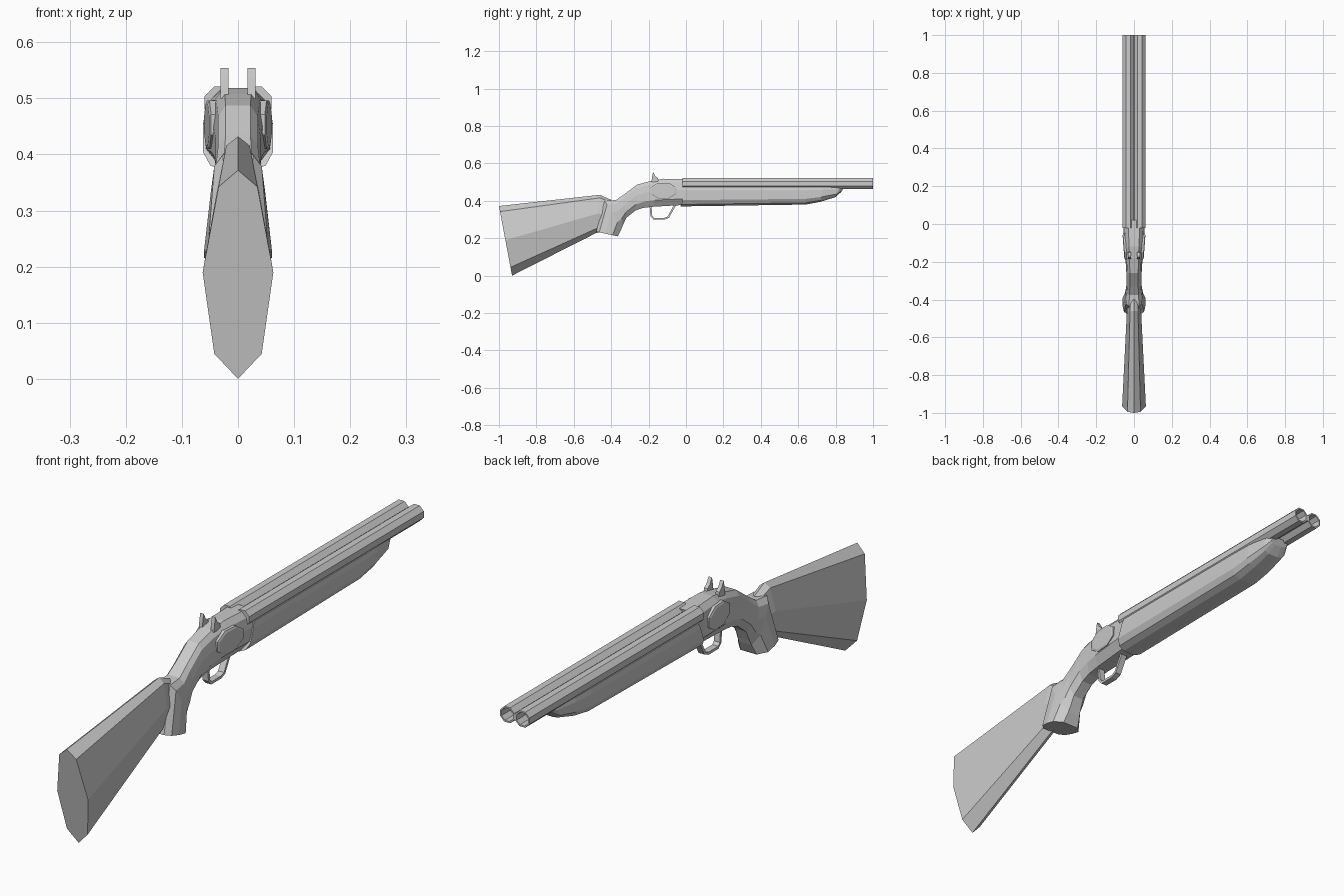
import bpy, bmesh, math
from mathutils import Vector

if "Cube" in bpy.data.objects:
    bpy.data.objects.remove(bpy.data.objects["Cube"])


def finish(name, bm):
    bmesh.ops.recalc_face_normals(bm, faces=bm.faces)
    me = bpy.data.meshes.new(name)
    bm.to_mesh(me)
    bm.free()
    ob = bpy.data.objects.new(name, me)
    bpy.context.collection.objects.link(ob)
    return ob


def skin(name, loops, caps=True, closed=False):
    """Bridge a row of equal point loops into one flat-faced solid."""
    bm = bmesh.new()
    rows = [[bm.verts.new(p) for p in loop] for loop in loops]
    pairs = list(zip(rows, rows[1:] + rows[:1]))
    for a, b in pairs if closed else pairs[:-1]:
        for i in range(len(a)):
            j = (i + 1) % len(a)
            bm.faces.new((a[i], a[j], b[j], b[i]))
    if caps and not closed:
        bm.faces.new(rows[0])
        bm.faces.new(rows[-1])
    return finish(name, bm)


def loft(name, stations, section):
    """Stations: top y, top z, bottom y, bottom z, half width.
    Section: (share of the way down, share of half width)."""
    loops = []
    for ty, tz, by, bz, w in stations:
        half = [(w * fx, ty + (by - ty) * t, tz + (bz - tz) * t) for t, fx in section]
        other = [(-x, y, z) for x, y, z in reversed(half) if x > 1e-6]
        loops.append(half + other)
    return skin(name, loops)


def plate(name, outline, x0, x1):
    return skin(name, [[(x, y, z) for y, z in outline] for x in (x0, x1)])


# Butt stock
stock_section = [(0, 0), (0.08, 0.55), (0.49, 1), (0.88, 0.67), (1, 0)]
loft("stock", [
    (-1.0, 0.372, -0.93, 0.0, 0.063),
    (-0.46, 0.432, -0.48, 0.228, 0.038),
    (-0.40, 0.405, -0.41, 0.24, 0.034),
], stock_section)

# Receiver running back into the wrist and pistol grip
loft("receiver_and_grip", [
    (0.02, 0.515, -0.01, 0.378, 0.058),
    (-0.12, 0.518, -0.18, 0.368, 0.047),
    (-0.18, 0.508, -0.23, 0.362, 0.043),
    (-0.26, 0.487, -0.27, 0.348, 0.040),
    (-0.33, 0.435, -0.32, 0.308, 0.040),
    (-0.375, 0.404, -0.337, 0.27, 0.044),
    (-0.435, 0.40, -0.345, 0.25, 0.048),
    (-0.48, 0.235, -0.365, 0.21, 0.061),
], [(0, 0.55), (0.14, 0.88), (0.42, 1), (0.76, 1), (1, 0.55)])

# Wooden fore-end under the barrels
loft("fore_end", [
    (0.01, 0.475, -0.03, 0.37, 0.062),
    (0.64, 0.475, 0.64, 0.38, 0.062),
    (0.73, 0.475, 0.72, 0.395, 0.060),
    (0.82, 0.472, 0.80, 0.42, 0.050),
    (0.845, 0.47, 0.83, 0.448, 0.036),
], [(0, 0.94), (0.2, 1), (0.68, 1), (0.9, 0.8), (1, 0.4)])


# Barrels: eight-sided tubes with hollow muzzles
def octagon(cx, cz, r, y):
    return [(cx + r * math.cos(math.pi * (i + 0.5) / 4), y,
             cz + r * math.sin(math.pi * (i + 0.5) / 4)) for i in range(8)]


for side, s in (("left", -1), ("right", 1)):
    cx = s * 0.031
    skin(side + "_barrel", [
        octagon(cx, 0.492, 0.031, -0.02), octagon(cx, 0.492, 0.031, 1.0),
        octagon(cx, 0.492, 0.025, 1.0), octagon(cx, 0.492, 0.025, 0.75)])

    # Hammer with its backward-curving spur
    plate(side + "_hammer",
          [(-0.185, 0.50), (-0.145, 0.50), (-0.15, 0.522), (-0.164, 0.532),
           (-0.176, 0.554), (-0.18, 0.535)], s * 0.017, s * 0.031)

    # Side plate following the taper of the receiver
    disc = [(0.075 * math.cos(math.pi * (i + 0.5) / 4),
             0.047 * math.sin(math.pi * (i + 0.5) / 4)) for i in range(8)]
    loops = []
    for grow, depth in ((1.0, 0.040), (1.0, 0.053), (0.85, 0.056)):
        loops.append([(s * (depth + 0.075 * y * grow), -0.12 + y * grow,
                       0.453 + z * grow) for y, z in disc])
    skin(side + "_side_plate", loops)

# Rib between the barrels
plate("barrel_rib", [(0.0, 0.48), (1.0, 0.48), (1.0, 0.503), (0.0, 0.503)], -0.008, 0.008)

# Trigger guard: a bent strap swept along a short path
path = [(-0.19, 0.375), (-0.185, 0.318), (-0.172, 0.304), (-0.115, 0.304),
        (-0.095, 0.312), (-0.06, 0.375)]
pts = [Vector(p) for p in path]
loops = []
for i, p in enumerate(pts):
    d = (pts[min(i + 1, len(pts) - 1)] - pts[max(i - 1, 0)]).normalized()
    n = Vector((-d.y, d.x)) * 0.005
    a, b = p + n, p - n
    loops.append([(-0.012, *a), (0.012, *a), (0.012, *b), (-0.012, *b)])
skin("trigger_guard", loops)
